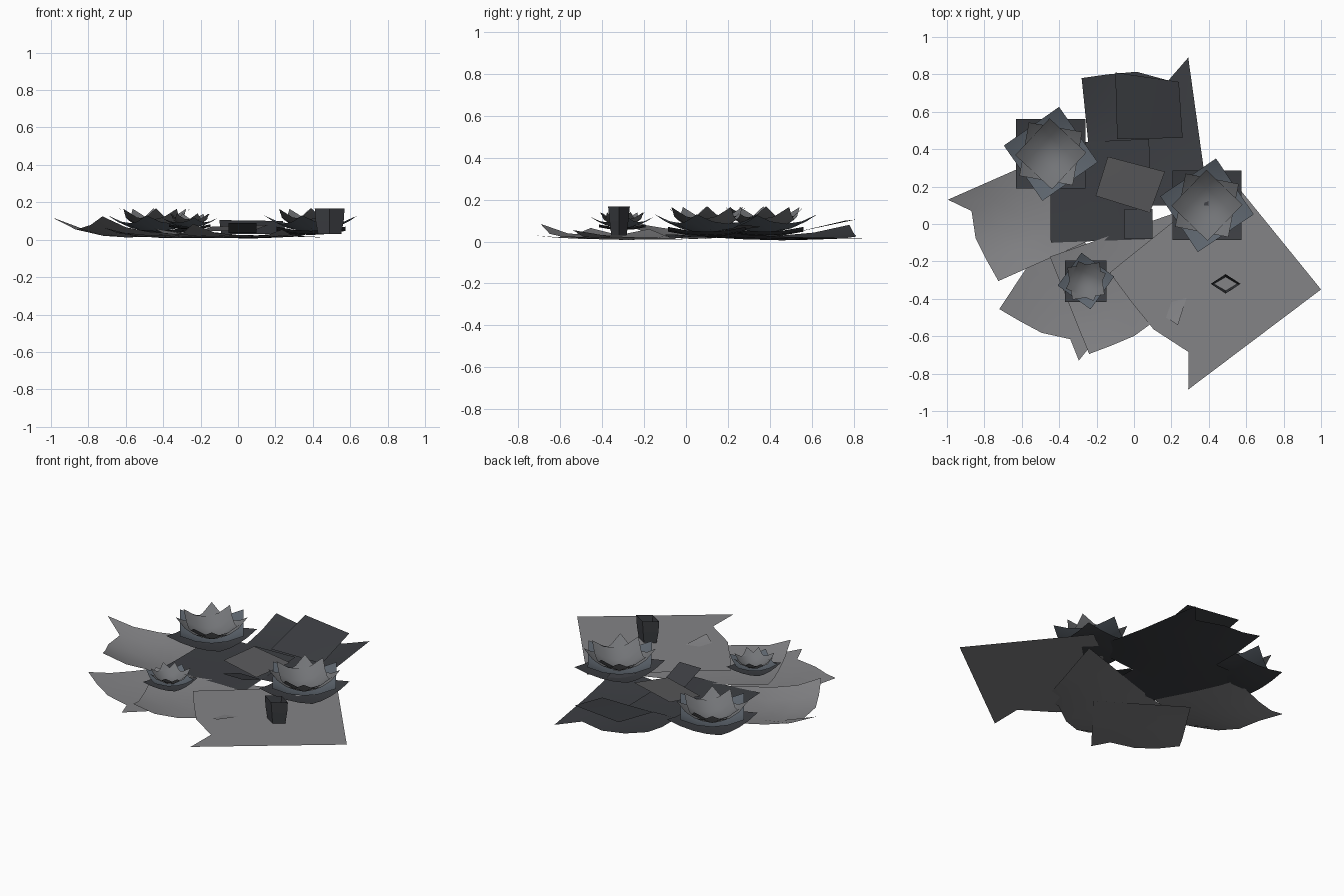
import bpy, bmesh, math

if "Cube" in bpy.data.objects:
    bpy.data.objects.remove(bpy.data.objects["Cube"])

US = [0, .21, .49, .75, 1]
VS = [0, .25, .5, .75, 1]
NOTCH = [0, .13, .03, .01, 0]


def material(name, r, g, b):
    m = bpy.data.materials.new(name)
    m.diffuse_color = (r, g, b, 1)
    m.use_nodes = True
    m.node_tree.nodes["Principled BSDF"].inputs["Base Color"].default_value = m.diffuse_color
    return m


PAD = material("pad_grey", .23, .23, .24)
MID = material("mid_grey", .10, .10, .105)
DARK = material("dark_grey", .045, .048, .055)
PETAL = material("petal_blue_grey", .11, .13, .155)
INNER = material("petal_grey", .17, .175, .185)


def sheet(name, corners, zc, mat, notch=False, power=1, tilt=False):
    """Curved square sheet: four corners with heights, sagging to zc in the middle.
    The optional notch cuts into the side from corner 0 to corner 1."""
    a, b, c, d = corners
    us = US if notch else VS
    bm = bmesh.new()
    grid = []
    for v in VS:
        row = []
        for i, u in enumerate(us):
            w = v + NOTCH[i] * (1 - v) if notch else v
            p = [(a[k] * (1 - u) + b[k] * u) * (1 - w)
                 + (d[k] * (1 - u) + c[k] * u) * w for k in range(3)]
            if not tilt:
                k = (((2 * u - 1) ** 2 + (2 * w - 1) ** 2) / 2) ** power
                p[2] = zc + (p[2] - zc) * k
            row.append(bm.verts.new(p))
        grid.append(row)
    for j in range(4):
        for i in range(4):
            bm.faces.new((grid[j][i], grid[j][i + 1], grid[j + 1][i + 1], grid[j + 1][i]))
    bm.normal_update()
    if sum(f.normal.z for f in bm.faces) < 0:
        bmesh.ops.reverse_faces(bm, faces=bm.faces[:])
    for f in bm.faces:
        f.smooth = True
    me = bpy.data.meshes.new(name)
    bm.to_mesh(me)
    bm.free()
    me.materials.append(mat)
    bpy.context.collection.objects.link(bpy.data.objects.new(name, me))


# Large lily pads with a notch beside the pointed tip
sheet("pad_front_right", [(.29, -.885, .03), (-.13, -.26, .03), (.51, .254, .03), (1, -.35, .03)], .03, PAD, True)
sheet("pad_back", [(.29, .89, .015), (-.28, .78, .08), (-.21, .10, .02), (.40, .1, .06)], .006, DARK, True)
sheet("pad_left", [(-.995, .13, .12), (-.725, -.305, .125), (-.22, -.08, .02), (-.45, .37, .03)], .012, PAD, True)
sheet("pad_front_left", [(-.295, -.73, .03), (-.72, -.455, .065), (-.42, 0, .01), (.05, -.3, .008)], .010, PAD, True)
sheet("pad_front", [(.235, -.54, .055), (-.24, -.695, .085), (-.45, -.175, .06), (.45, .14, .012)], .014, PAD, True, 2)

# Small leaves without notch
sheet("leaf_middle", [(-.445, -.1, .035), (.1, -.08, .02), (.08, .455, .025), (-.45, .43, .035)], .022, DARK)
sheet("leaf_back_raised", [(-.1, .81, .105), (.24, .76, .10), (.26, .46, .03), (-.09, .455, .03)], 0, DARK, tilt=True)
sheet("leaf_centre", [(-.14, .36, .07), (-.205, .15, .045), (.085, .06, .05), (.165, .28, .08)], 0, MID, tilt=True)
sheet("leaf_small", [(-.05, -.08, .09), (.1, -.08, .09), (.1, .08, .035), (-.05, .08, .035)], 0, DARK, tilt=True)


# Flowers: nested square bowls, each turned against the last
def flower(name, x, y, z, s, turn):
    layers = [(.262, .045, 0, 45, DARK), (.255, .105, .015, turn, PETAL),
              (.205, .14, .02, turn + 45, INNER), (.19, .143, .025, turn + 12, INNER)]
    for n, (r, top, low, ang, mat) in enumerate(layers):
        pts = []
        for i in range(4):
            t = math.radians(ang + 90 * i)
            pts.append((x + s * r * math.cos(t), y + s * r * math.sin(t), z + s * top))
        sheet(f"{name}_petals_{n + 1}", pts, z + s * low, mat)


flower("flower_back_left", -.445, .375, .025, 1, 80)
flower("flower_right", .39, .10, .025, 1, 79)
flower("flower_front", -.257, -.305, .055, .6, 99)

# Open tapered bud standing on the front right pad
bm = bmesh.new()
rings = []
for z, rx, ry in ((.03, .062, .037), (.10, .075, .045), (.168, .08, .052)):
    rings.append([bm.verts.new((.49 + rx * cx, -.32 + ry * cy, z))
                  for cx, cy in ((1, 0), (0, 1), (-1, 0), (0, -1))])
for lo, hi in zip(rings, rings[1:]):
    for i in range(4):
        j = (i + 1) % 4
        bm.faces.new((lo[i], lo[j], hi[j], hi[i]))
me = bpy.data.meshes.new("bud")
bm.to_mesh(me)
bm.free()
me.materials.append(DARK)
bpy.context.collection.objects.link(bpy.data.objects.new("bud", me))
